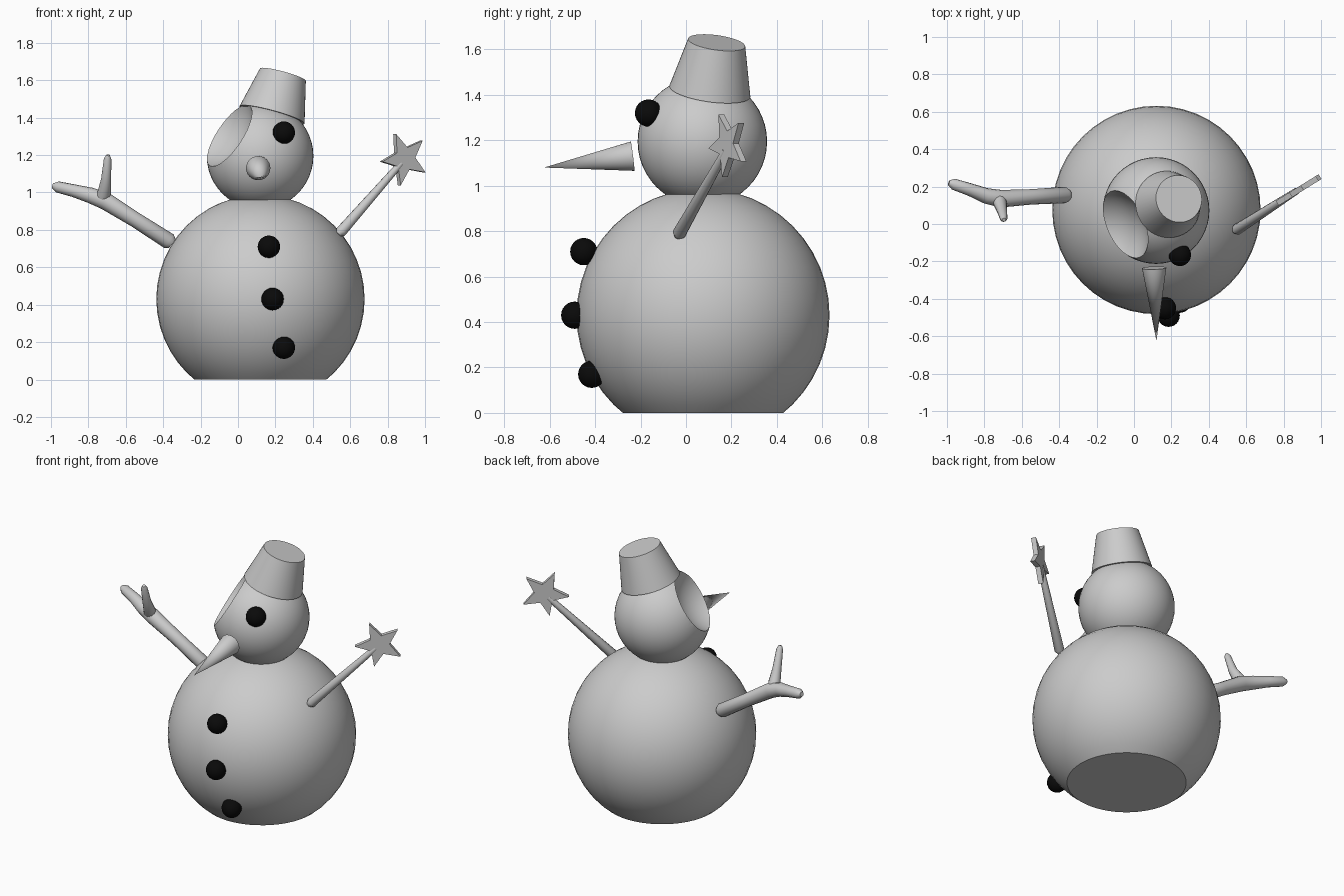
import bpy, bmesh, math
from mathutils import Vector, Matrix

if "Cube" in bpy.data.objects:
    bpy.data.objects.remove(bpy.data.objects["Cube"])

black = bpy.data.materials.new("coal")
black.diffuse_color = (0.003, 0.003, 0.003, 1)
black.use_nodes = True
black.node_tree.nodes["Principled BSDF"].inputs["Base Color"].default_value = black.diffuse_color


def select(ob):
    bpy.ops.object.select_all(action='DESELECT')
    ob.select_set(True)
    bpy.context.view_layer.objects.active = ob


def smooth(ob, angle=40):
    select(ob)
    bpy.ops.object.shade_smooth_by_angle(angle=math.radians(angle))


def finish(name, bm):
    me = bpy.data.meshes.new(name)
    bm.normal_update()
    bm.to_mesh(me)
    bm.free()
    ob = bpy.data.objects.new(name, me)
    bpy.context.collection.objects.link(ob)
    return ob


def ball(name, centre, r, seg=48, floor=None):
    bm = bmesh.new()
    bmesh.ops.create_uvsphere(bm, u_segments=seg, v_segments=seg // 2, radius=r,
                              matrix=Matrix.Translation(centre))
    if floor is not None:  # flat underside
        cut = bmesh.ops.bisect_plane(bm, geom=bm.verts[:] + bm.edges[:] + bm.faces[:],
                                     plane_co=(0, 0, floor), plane_no=(0, 0, 1), clear_inner=True)
        bmesh.ops.contextual_create(
            bm, geom=[e for e in cut['geom_cut'] if isinstance(e, bmesh.types.BMEdge)])
        bmesh.ops.recalc_face_normals(bm, faces=bm.faces[:])
    return finish(name, bm)


def cone(name, a, b, r1, r2, seg=32):
    a, b = Vector(a), Vector(b)
    d = b - a
    rot = d.to_track_quat('Z', 'Y').to_matrix().to_4x4()
    bm = bmesh.new()
    bmesh.ops.create_cone(bm, cap_ends=True, segments=seg, radius1=r1, radius2=r2,
                          depth=d.length, matrix=Matrix.Translation((a + b) / 2) @ rot)
    bmesh.ops.remove_doubles(bm, verts=bm.verts[:], dist=1e-5)
    ob = finish(name, bm)
    smooth(ob)
    return ob


def limb(name, pts):
    # tapered tube through (x, y, z, radius) points
    cu = bpy.data.curves.new(name, 'CURVE')
    cu.dimensions = '3D'
    cu.bevel_depth = 1
    cu.bevel_resolution = 4
    cu.use_fill_caps = True
    sp = cu.splines.new('POLY')
    sp.points.add(len(pts) - 1)
    for p, (x, y, z, r) in zip(sp.points, pts):
        p.co = (x, y, z, 1)
        p.radius = r
    ob = bpy.data.objects.new(name, cu)
    bpy.context.collection.objects.link(ob)
    select(ob)
    bpy.ops.object.convert(target='MESH')
    smooth(bpy.context.object, 60)


# Lower and upper snowballs
smooth(ball("body", (0.12, 0.075, 0.43), 0.557, floor=0))
head_c = Vector((0.118, 0.072, 1.195))
head = ball("head", head_c, 0.285)

# Hollow where a piece of the head is missing
hollow_dir = Vector((-0.78, -0.35, 0.52)).normalized()
cutter = ball("hollow_cutter", head_c + hollow_dir * 0.393, 0.266)
mod = head.modifiers.new("hollow", 'BOOLEAN')
mod.operation = 'DIFFERENCE'
mod.solver = 'EXACT'
mod.object = cutter
select(head)
bpy.ops.object.modifier_apply(modifier=mod.name)
bpy.data.objects.remove(cutter)
smooth(head, 30)

# Coal eye and buttons
for name, c in [("eye", (0.245, -0.165, 1.32)), ("button_top", (0.165, -0.45, 0.71)),
                ("button_middle", (0.185, -0.49, 0.43)), ("button_bottom", (0.245, -0.415, 0.17))]:
    ob = ball(name, c, 0.06, 24)
    ob.data.materials.append(black)
    smooth(ob)

# Nose and tilted bucket hat
cone("nose", (0.108, -0.235, 1.13), (0.12, -0.625, 1.08), 0.065, 0)
cone("bucket_hat", (0.182, 0.105, 1.415), (0.24, 0.135, 1.63), 0.18, 0.127, 48)

# Forked branch arm
limb("branch_arm", [(-0.352, 0.155, 0.725, 0.03), (-0.37, 0.155, 0.74, 0.044),
                    (-0.55, 0.145, 0.855, 0.041), (-0.71, 0.135, 0.955, 0.047),
                    (-0.79, 0.15, 0.985, 0.042), (-0.88, 0.185, 1.01, 0.034),
                    (-0.965, 0.213, 1.03, 0.03), (-0.99, 0.22, 1.035, 0.014)])
limb("branch_twig", [(-0.735, 0.145, 0.945, 0.035), (-0.715, 0.11, 1.0, 0.036),
                     (-0.705, 0.07, 1.07, 0.027), (-0.697, 0.03, 1.18, 0.02),
                     (-0.695, 0.022, 1.2, 0.01)])

# Star wand arm
limb("wand_stick", [(0.535, -0.038, 0.775, 0.014), (0.55, -0.03, 0.79, 0.03),
                    (0.87, 0.177, 1.155, 0.018)])
centre, u = Vector((0.888, 0.187, 1.18)), Vector((0.85, 0.527, 0))
side = Vector((u.y, -u.x, 0)) * 0.015
bm = bmesh.new()
ring = []
for i in range(10):
    a, r = math.radians(42 + 36 * i), (0.145, 0.062)[i % 2]
    ring.append(bm.verts.new(centre - side + u * r * math.cos(a) + Vector((0, 0, r * math.sin(a)))))
face = bm.faces.new(ring)
ext = bmesh.ops.extrude_face_region(bm, geom=[face], use_keep_orig=True)
bmesh.ops.translate(bm, vec=side * 2,
                    verts=[v for v in ext['geom'] if isinstance(v, bmesh.types.BMVert)])
bmesh.ops.recalc_face_normals(bm, faces=bm.faces[:])
finish("wand_star", bm)
